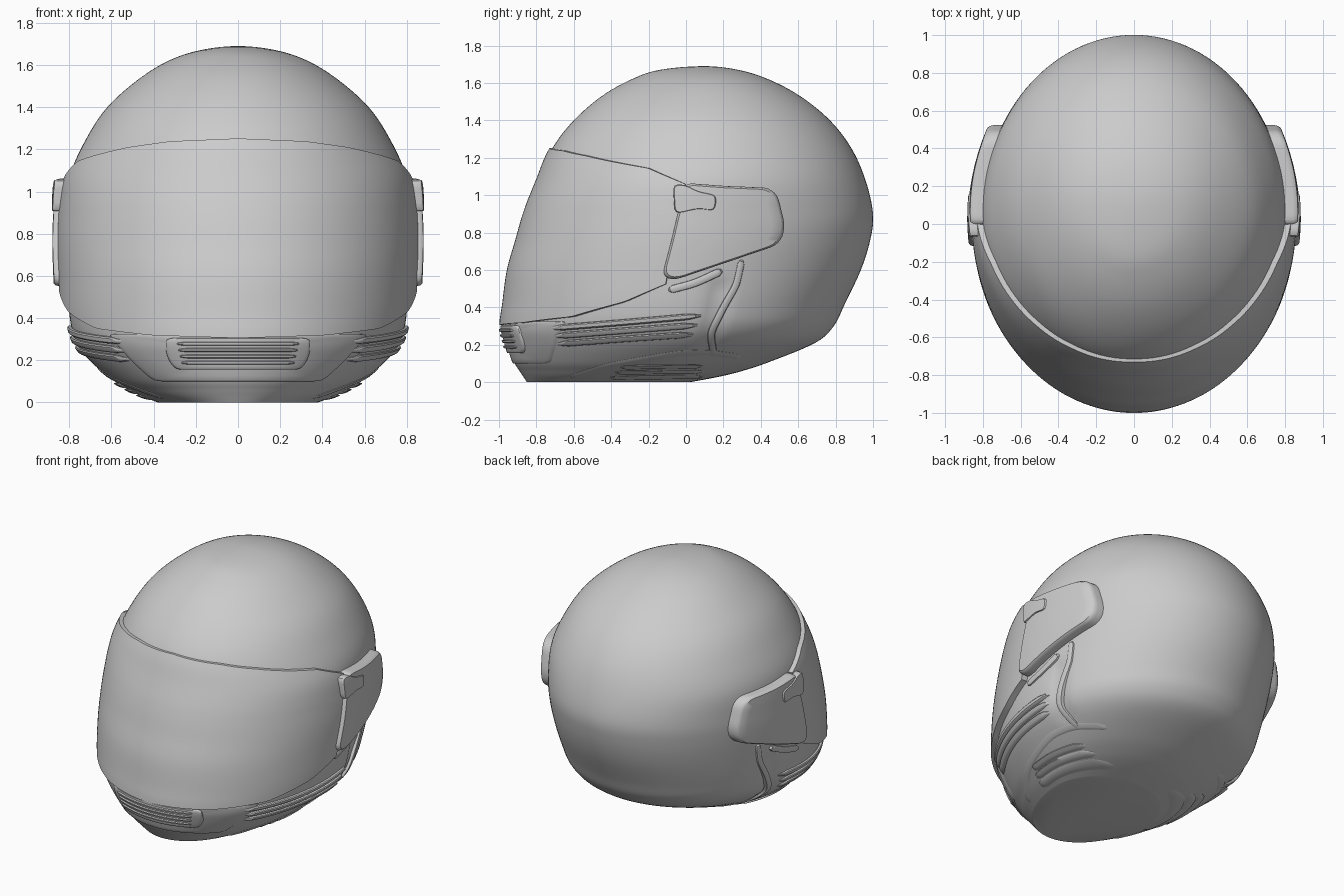
import bpy, bmesh, math
from mathutils import Vector

if "Cube" in bpy.data.objects:
    bpy.data.objects.remove(bpy.data.objects["Cube"])

# Horizontal slices of the shell: z, front y, back y, y of widest point, half width
ROWS = [(0, -.85, .02, -.3, .38), (.03, -.87, .18, -.26, .46), (.06, -.89, .3, -.22, .52),
        (.11, -.92, .45, -.18, .6), (.21, -.95, .69, -.12, .715), (.3, -.97, .79, -.08, .775),
        (.42, -.955, .85, -.06, .80), (.6, -.93, .935, -.03, .81), (.76, -.885, .985, 0, .815),
        (.9, -.845, 1.0, .03, .81), (1.08, -.78, .96, .06, .795), (1.25, -.715, .885, .08, .72),
        (1.4, -.6, .77, .09, .62), (1.53, -.45, .61, .1, .475), (1.62, -.29, .44, .1, .33),
        (1.67, -.14, .28, .1, .18), (1.69, .1, .1, .1, 0)]
N = len(ROWS) - 1
GHOST = (1.67,) + tuple(2 * e - p for e, p in zip(ROWS[-1][1:], ROWS[-2][1:]))
PTS = [ROWS[0]] + ROWS + [GHOST]


def row_at(t):
    i = min(int(t), N - 1)
    f = t - i
    return [.5 * (2 * b + (c - a) * f + (2 * a - 5 * b + 4 * c - d) * f * f + (3 * b - a - 3 * c + d) * f ** 3)
            for a, b, c, d in zip(*PTS[i:i + 4])]


def slice_at(z):
    lo, hi = 0, N
    for _ in range(24):
        m = (lo + hi) / 2
        lo, hi = (m, hi) if row_at(m)[0] < z else (lo, m)
    return row_at(lo)


def ring_point(row, a, off=0):
    z, yf, yb, yc, w = row
    c = math.cos(a)
    b = (yc - yf if c > 0 else yb - yc) + off
    return Vector(((w + off) * math.sin(a), yc - b * c, z))


def on_side(sign):
    def f(y, z, off):
        _, yf, yb, yc, w = slice_at(z)
        b = (yc - yf if y < yc else yb - yc) + off
        return Vector((sign * (w + off) * math.sqrt(max(0, 1 - ((y - yc) / b) ** 2)), y, z))
    return f


def on_front(x, z, off):
    _, yf, yb, yc, w = slice_at(z)
    return Vector((x, yc - (yc - yf + off) * math.sqrt(max(0, 1 - (x / (w + off)) ** 2)), z))


def finish(name, grid, closed=False, caps=(False, False), angle=35):
    bm = bmesh.new()
    vs = [[bm.verts.new(p) for p in r] for r in grid]
    n = len(grid[0])
    for r, q in zip(vs, vs[1:]):
        for j in range(n if closed else n - 1):
            k = (j + 1) % n
            bm.faces.new((r[j], r[k], q[k], q[j]))
    for use, r in zip(caps, (vs[0], vs[-1])):
        if use:
            bm.faces.new(r)
    bmesh.ops.remove_doubles(bm, verts=bm.verts, dist=1e-5)
    bmesh.ops.recalc_face_normals(bm, faces=bm.faces)
    me = bpy.data.meshes.new(name)
    bm.to_mesh(me)
    bm.free()
    ob = bpy.data.objects.new(name, me)
    bpy.context.collection.objects.link(ob)
    bpy.ops.object.select_all(action='DESELECT')
    ob.select_set(True)
    bpy.context.view_layer.objects.active = ob
    bpy.ops.object.shade_smooth_by_angle(angle=math.radians(angle))
    # open patches: make sure normals point away from the head centre
    if sum((p.normal.dot(p.center - Vector((0, 0, .7))) * p.area) for p in me.polygons) < 0:
        me.flip_normals()
    return ob


def pad(name, outline, h, proj, rim=.012):
    """Raised panel that follows the shell, from a closed outline."""
    pts, n = [], len(outline)
    for i in range(n):
        a, b = Vector(outline[i]), Vector(outline[(i + 1) % n])
        k = max(1, round((b - a).length / .022))
        pts += [a.lerp(b, j / k) for j in range(k)]
    for _ in range(2):
        pts = [.25 * pts[i - 1] + .5 * p + .25 * pts[(i + 1) % len(pts)] for i, p in enumerate(pts)]
    mid = sum(pts, Vector((0, 0))) / len(pts)
    rings = [(1, -.02), (1, h - rim), (.985, h - rim * .35), (.955, h)] + [(s, h) for s in (.8, .6, .4, .2, 0)]
    finish(name, [[proj(*(mid + (p - mid) * s), o) for p in pts] for s, o in rings], closed=True)


def strip(name, path, width, h, proj):
    """Raised rounded bar along a path, tapered at both ends."""
    pts = []
    for a, b in zip(path, path[1:]):
        a, b = Vector(a), Vector(b)
        pts += [a.lerp(b, j / 10) for j in range(10)]
    pts.append(Vector(path[-1]))
    for _ in range(6):
        pts = [pts[0]] + [.25 * a + .5 * b + .25 * c for a, b, c in zip(pts, pts[1:], pts[2:])] + [pts[-1]]
    grid, last = [], len(pts) - 1
    for i, p in enumerate(pts):
        d = (pts[min(i + 1, last)] - pts[max(i - 1, 0)]).normalized()
        taper = min(1, .25 + .75 * min(i, last - i) / 2)
        nrm = Vector((-d.y, d.x)) * width * .5 * taper
        row = []
        for v, o in ((-1, -.012), (-.85, h * .7), (-.5, h), (.5, h), (.85, h * .7), (1, -.012)):
            q = p + nrm * v
            row.append(proj(q.x, max(q.y, .003), o if 0 < i < last else -.012))
        grid.append(row)
    finish(name, grid)


def table(pairs, s):
    for (a, p), (b, q) in zip(pairs, pairs[1:]):
        if s <= b:
            return p + (q - p) * (s - a) / (b - a)
    return pairs[-1][1]


# Shell with a soft hollow behind the cheek
def dent(p):
    a, b = Vector((.18, .5)), Vector((.13, .22))
    q = Vector((p.y, p.z))
    f = max(0, min(1, (q - a).dot(b - a) / (b - a).length_squared))
    d = (q - a.lerp(b, f)).length
    p.x -= math.copysign(.022 * math.exp(-(d / .045) ** 2), p.x) if abs(p.x) > .3 else 0
    return p


shell = [[dent(ring_point(row_at(N * i / 96), 2 * math.pi * j / 128)) for j in range(128)] for i in range(97)]
finish("helmet_shell", shell, closed=True, caps=(True, False), angle=40)

# Visor wrapping the front, standing slightly off the shell
BOT = [(0, .305), (.35, .318), (.63, .35), (.85, .43), (1, .525)]
TOP = [(0, 1.252), (.3, 1.238), (.5, 1.21), (.83, 1.145), (1, 1.06)]
SU, SV = 72, 30
visor = []
for i in range(-1, SV + 2):
    v = max(0, min(1, i / SV))
    line = []
    for j in range(-1, SU + 2):
        u = max(-1, min(1, 2 * j / SU - 1))
        s = abs(u)
        z = table(BOT, s) * (1 - v) + table(TOP, s) * v
        rim = i in (-1, SV + 1) or j in (-1, SU + 1)
        off = -.015 if rim else .028 + .015 * s - .012 * max(0, v - .7) / .3
        line.append(ring_point(slice_at(z), u * math.radians(86), off))
    visor.append(line)
finish("visor", visor)

# Front chin panel and slatted intake
pad("chin_panel", [(-.62, .325), (.62, .325), (.5, .19), (.4, .1), (-.4, .1), (-.5, .19)], .01, on_front, .004)
pad("chin_intake", [(-.345, .305), (.345, .305), (.34, .22), (.3, .155), (-.3, .155), (-.34, .22)], .022, on_front, .006)
for i in range(4):
    z, w = .188 + .03 * i, .29 + .008 * i
    strip("chin_slat_%d" % i, [(-w, z), (0, z), (w, z)], .021, .032, on_front)

for side, sg in (("right", 1), ("left", -1)):
    P = on_side(sg)
    # Hinge cover and the visor tab lying on it
    pad("hinge_cover_" + side, [(0, 1.065), (.2, 1.05), (.44, 1.04), (.49, 1.0), (.527, .85), (.52, .78), (.48, .73),
                                (.2, .635), (-.05, .55), (-.1, .55), (-.125, .58), (-.08, .75), (-.04, .92)], .066, P, .025)
    pad("visor_tab_" + side, [(-.07, 1.06), (0, 1.055), (.06, 1.02), (.165, 1.0), (.155, .915), (.07, .93), (-.06, .9)],
        .074, P, .01)
    # Long cheek vents
    for i in range(3):
        d = .042 * i
        strip("cheek_vent_%s_%d" % (side, i), [(-.74 + .02 * i, .287 - d), (-.35, .318 - d * 1.05), (.095 - .02 * i, .357 - d * 1.2)],
              .036, .02, P)
    # Lower vents near the neck
    for i in range(3):
        z = .022 + .028 * i
        strip("lower_vent_%s_%d" % (side, i), [(-.42 + .03 * i, z), (-.15, z + .004), (.1, z + .006)], .024, .02, P)
    # Raised folds bordering the cheek
    strip("lower_fold_" + side, [(-.63, .02), (-.42, .09), (-.05, .155), (.12, .16), (.3, .135)], .03, .008, P)
    strip("cheek_fold_" + side, [(.3, .66), (.27, .52), (.2, .4), (.13, .26), (.15, .14)], .04, .012, P)
    strip("hinge_fold_" + side, [(-.1, .49), (.05, .53), (.2, .6)], .045, .014, P)
